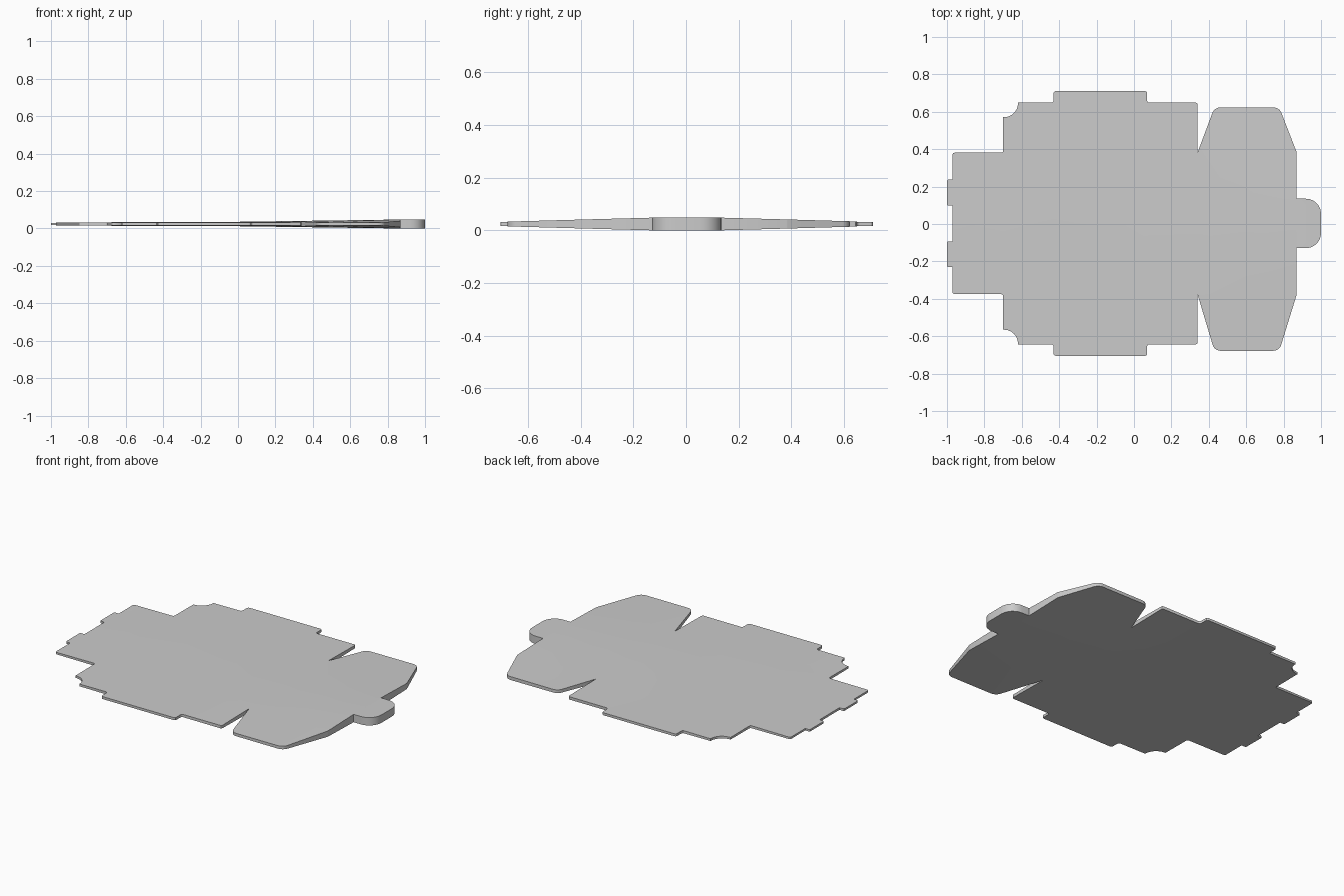
import bpy, bmesh
from mathutils import Vector

if "Cube" in bpy.data.objects:
    bpy.data.objects.remove(bpy.data.objects["Cube"])

MID = 0.0245


def half_outline(flap_y):
    # One half of the die-cut blank, from locking tab to rear slots: x, y, corner radius
    pts = [(1, .132, .08), (.87, .132, 0), (.87, .38, 0), (.777, flap_y, .045),
           (.43, flap_y, .045), (.34, .38, 0), (.34, .646, .01), (.07, .646, .012),
           (.07, .708, .012), (-.43, .708, .012), (-.43, .646, .012), (-.62, .646, 0),
           (-.62, .568, .075), (-.7, .568, 0), (-.7, .378, .01), (-.97, .378, .01),
           (-.97, .234, 0), (-1, .234, .008), (-1, .096, .008), (-.97, .096, 0)]
    return pts


def rounded(pts, seg=6):
    out = []
    for i, (x, y, r) in enumerate(pts):
        p = Vector((x, y))
        if r == 0:
            out.append(p)
            continue
        a = (Vector(pts[i - 1][:2]) - p).normalized()
        b = (Vector(pts[(i + 1) % len(pts)][:2]) - p).normalized()
        half = a.angle(b) / 2
        n = seg if r > .02 else 3
        # arc between the two tangent points
        from math import tan, sin
        d = r / tan(half)
        c = p + (a + b).normalized() * (r / sin(half))
        u, v = p + a * d - c, p + b * d - c
        ang = u.angle(v)
        for k in range(n + 1):
            t = k / n
            out.append(c + (u * sin((1 - t) * ang) + v * sin(t * ang)) / sin(ang))
    return out


def thickness(x, y):
    # Board is thickest at the locking tab and thins toward the other edges
    y = abs(y)
    base = .024 - .009 * y / .71 - .010 * max(0, (-x - .5) / .5)
    lid = .048 - .055 * max(0, y - .14)
    s = min(1, max(0, (x + .05) / .92))
    return max(.012, base + (lid - base) * s)


upper = half_outline(.62)
lower = [(x, -y, r) for x, y, r in reversed(half_outline(.681))]
outline = rounded(upper + lower)

bm = bmesh.new()
bm.faces.new([bm.verts.new((p.x, p.y + .003, 0)) for p in outline])

# Fold lines across the sheet
cuts = [((x, 0, 0), (1, 0, 0)) for x in (.869, .6, .34, -.05, -.43, -.7)]
cuts += [((0, y, 0), (0, 1, 0)) for y in (-.378, -.13, .136, .383)]
for co, no in cuts:
    bmesh.ops.bisect_plane(bm, geom=bm.verts[:] + bm.edges[:] + bm.faces[:],
                           dist=1e-5, plane_co=co, plane_no=no)
bmesh.ops.triangulate(bm, faces=bm.faces[:])

# Give the sheet its tapering thickness
bottom = bm.verts[:]
res = bmesh.ops.extrude_face_region(bm, geom=bm.faces[:], use_keep_orig=True)
top = [g for g in res["geom"] if isinstance(g, bmesh.types.BMVert)]
top_set = set(top)
for v in bm.verts:
    h = thickness(v.co.x, v.co.y) / 2
    v.co.z = MID + (h if v in top_set else -h)
low = min(v.co.z for v in bm.verts)
for v in bm.verts:
    v.co.z -= low
bmesh.ops.recalc_face_normals(bm, faces=bm.faces[:])

mesh = bpy.data.meshes.new("flat_box_blank")
bm.to_mesh(mesh)
bm.free()
obj = bpy.data.objects.new("flat_box_blank", mesh)
bpy.context.collection.objects.link(obj)
bpy.context.view_layer.objects.active = obj
obj.select_set(True)
bpy.ops.object.shade_smooth_by_angle()
